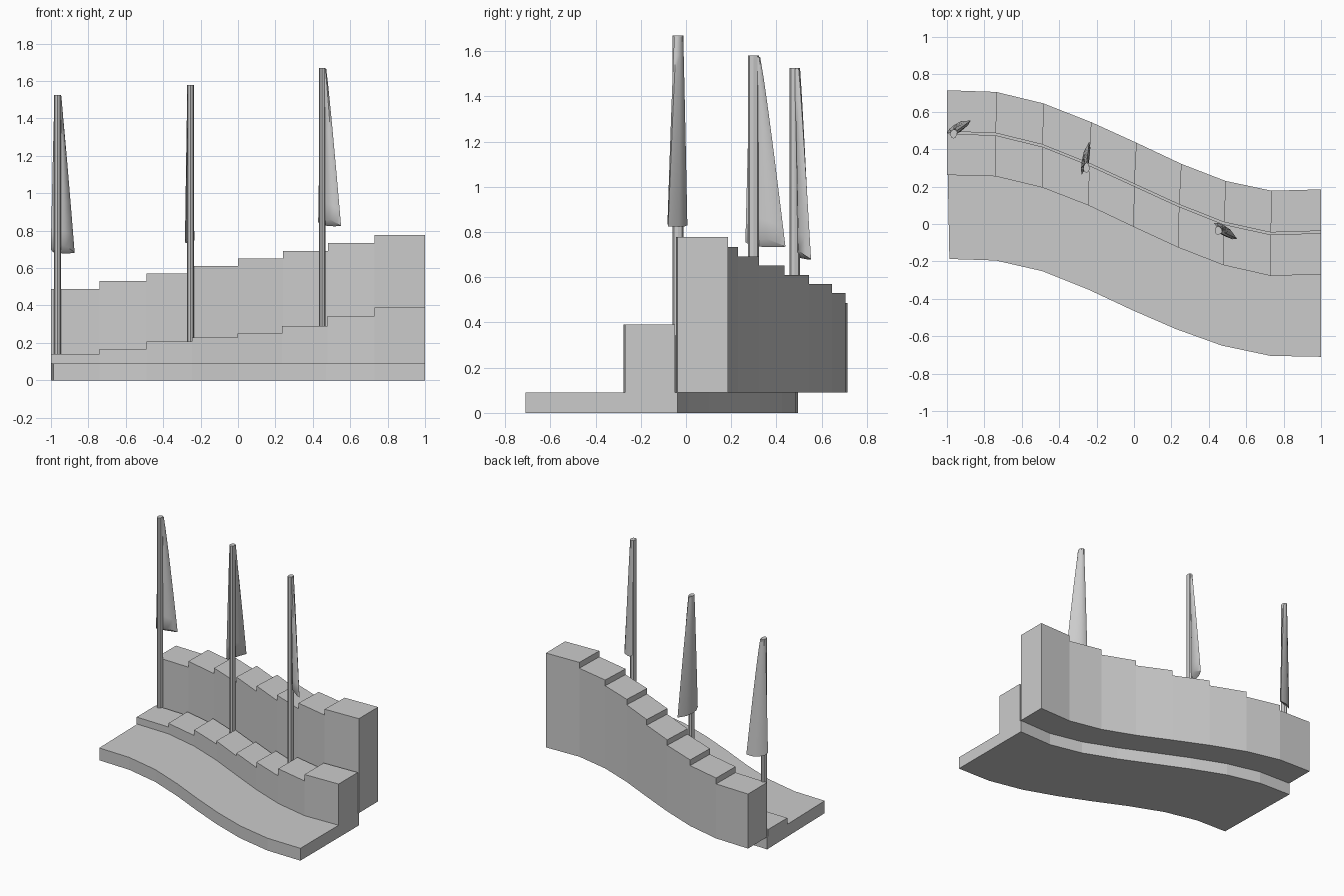
import bpy
import bmesh
import math

if "Cube" in bpy.data.objects:
    bpy.data.objects.remove(bpy.data.objects["Cube"])

# Plan lines of the S-curved stand, from left to right
XS = [-1, -0.74, -0.49, -0.24, 0, 0.24, 0.48, 0.73, 1]
WALL_BACK = list(zip([-1, -0.737, -0.485, -0.23, 0.012, 0.252, 0.49, 0.735, 1],
                     [0.715, 0.706, 0.645, 0.545, 0.435, 0.322, 0.23, 0.178, 0.185]))
WALL_FRONT = list(zip(XS, [0.495, 0.486, 0.425, 0.325, 0.215, 0.105, 0.01, -0.045, -0.037]))
STEP_BACK = list(zip(XS, [0.483, 0.474, 0.413, 0.313, 0.203, 0.093, -0.002, -0.057, -0.049]))
STEP_FRONT = list(zip([-1, -0.74, -0.49, -0.245, -0.003, 0.235, 0.478, 0.73, 1],
                      [0.262, 0.255, 0.195, 0.1, -0.015, -0.125, -0.22, -0.277, -0.27]))
BASE_FRONT = list(zip([-0.987, -0.74, -0.49, -0.245, -0.01, 0.225, 0.47, 0.73, 1],
                      [-0.187, -0.195, -0.252, -0.35, -0.46, -0.562, -0.65, -0.705, -0.71]))


def finish(name, bm):
    bmesh.ops.recalc_face_normals(bm, faces=bm.faces)
    mesh = bpy.data.meshes.new(name)
    bm.to_mesh(mesh)
    bm.free()
    ob = bpy.data.objects.new(name, mesh)
    bpy.context.collection.objects.link(ob)
    return ob


def strip(name, front, back, z0, heights):
    """Curved row of blocks between two plan lines, one top height per block."""
    bm = bmesh.new()

    def quad(*pts):
        bm.faces.new([bm.verts.new(p) for p in pts])

    for i, h in enumerate(heights):
        a, b, c, d = front[i], front[i + 1], back[i + 1], back[i]
        quad((*a, h), (*b, h), (*c, h), (*d, h))
        quad((*d, z0), (*c, z0), (*b, z0), (*a, z0))
        quad((*a, z0), (*b, z0), (*b, h), (*a, h))
        quad((*c, z0), (*d, z0), (*d, h), (*c, h))
        # Riser from the previous block, or the left end wall
        low = heights[i - 1] if i else z0
        if h > low:
            quad((*d, low), (*a, low), (*a, h), (*d, h))
    b, c = front[-1], back[-1]
    quad((*b, z0), (*c, z0), (*c, heights[-1]), (*b, heights[-1]))
    bmesh.ops.remove_doubles(bm, verts=bm.verts, dist=1e-4)
    return finish(name, bm)


strip("base_plinth", BASE_FRONT, WALL_FRONT, 0, [0.09] * 8)
strip("front_steps", STEP_FRONT, STEP_BACK, 0.09,
      [0.14, 0.167, 0.208, 0.23, 0.25, 0.29, 0.343, 0.39])
strip("back_stepped_wall", WALL_FRONT, WALL_BACK, 0.09,
      [0.487, 0.53, 0.571, 0.611, 0.652, 0.692, 0.734, 0.777])

STRETCH = 1.35  # plan stretch along y shared by poles and flags


def pole(name, x, y, z0, z1):
    bpy.ops.mesh.primitive_cylinder_add(vertices=8, radius=0.018, depth=z1 - z0,
                                        location=(x, y, (z0 + z1) / 2))
    ob = bpy.context.object
    ob.name = name
    ob.scale = (1, STRETCH, 1)
    bpy.ops.object.shade_smooth_by_angle()


# Furled flag cross-sections (along, across) at the top and at the hem
TOP = [(-.012, .012), (-.005, .016), (.005, .016), (.015, .012), (.022, .003),
       (.02, -.006), (.012, -.008), (.005, .002), (-.003, .005)]
HEM = [(-.03, .02), (-.012, .028), (.02, .03), (.06, .026), (.106, .004),
       (.085, -.006), (.045, -.009), (.012, .003), (-.012, .012)]
HEM_Z = [-.82, -.835, -.84, -.842, -.84, -.825, -.805, -.79, -.8]


def flag(name, x, y, z, angle):
    bm = bmesh.new()
    co, si = math.cos(math.radians(angle)), math.sin(math.radians(angle))
    rings = []
    for k in range(11):
        t = k / 10
        s = t ** 0.9
        ring = []
        for (u0, v0), (u1, v1), dz in zip(TOP, HEM, HEM_Z):
            u, v = u0 + (u1 - u0) * s, v0 + (v1 - v0) * s
            ring.append(bm.verts.new((x + u * co - v * si,
                                      y + (u * si + v * co) * STRETCH, z + dz * t)))
        rings.append(ring)
    n = len(TOP)
    for r, q in zip(rings, rings[1:]):
        for i in range(n):
            bm.faces.new((r[i], r[(i + 1) % n], q[(i + 1) % n], q[i]))
    bm.faces.new(rings[0])
    bm.faces.new(rings[-1][::-1])
    ob = finish(name, bm)
    bpy.ops.object.select_all(action='DESELECT')
    ob.select_set(True)
    bpy.context.view_layer.objects.active = ob
    bpy.ops.object.shade_smooth_by_angle(angle=math.radians(50))


# Three flagpoles with hanging flags
for side, x, y, z0, z1, ang in [("left", -0.965, 0.481, 0.14, 1.525, 28),
                                ("middle", -0.254, 0.298, 0.208, 1.58, 80),
                                ("right", 0.45, -0.035, 0.29, 1.67, -20)]:
    pole(side + "_flagpole", x, y, z0, z1)
    flag(side + "_flag", x, y, z1 - 0.005, ang)
